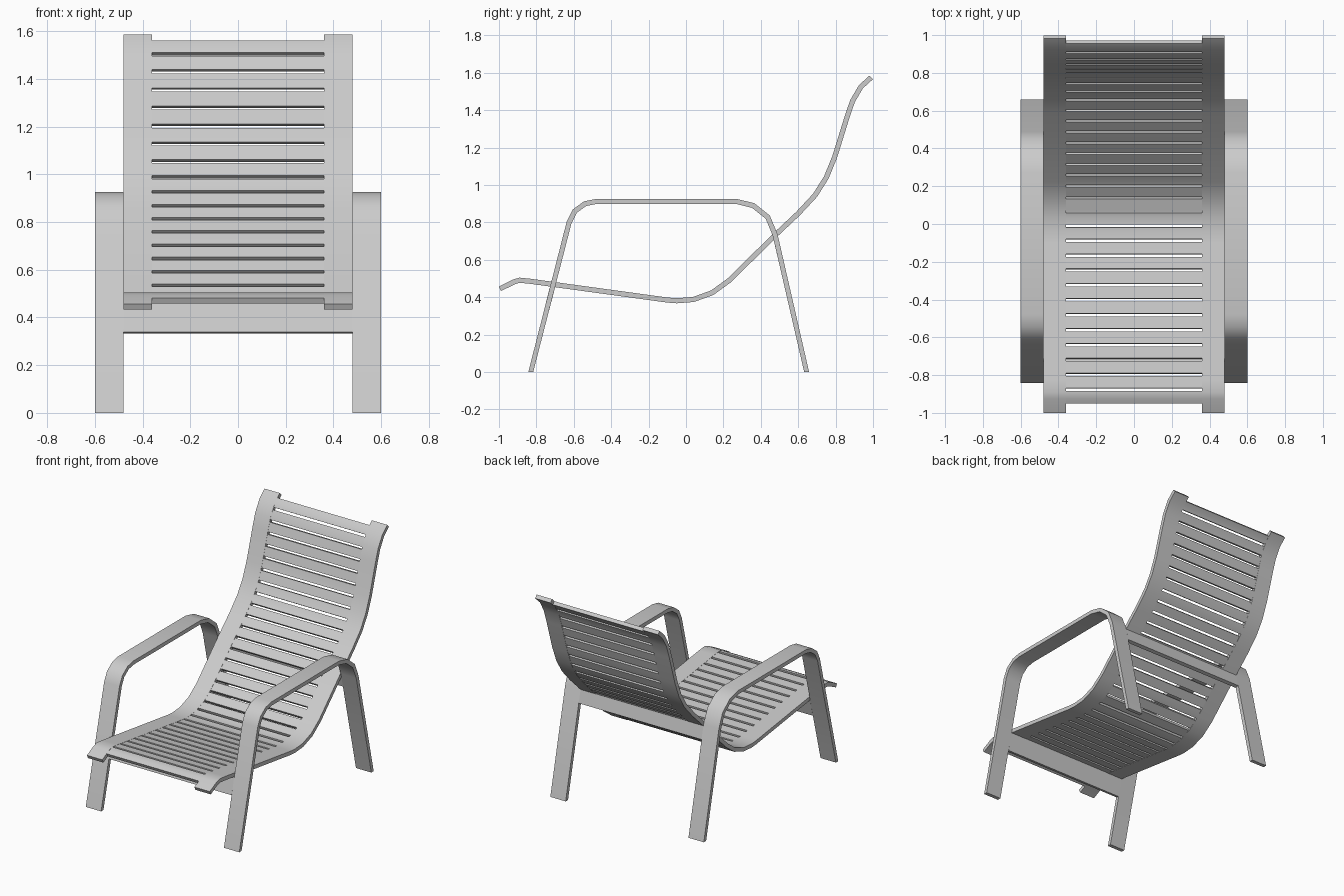
import bpy, bmesh
from mathutils import Vector

cube = bpy.data.objects.get("Cube")
if cube:
    bpy.data.objects.remove(cube, do_unlink=True)

grey = bpy.data.materials.new("light grey")
grey.use_nodes = True
colour = (0.6, 0.6, 0.6, 1)
grey.diffuse_color = colour
grey.node_tree.nodes["Principled BSDF"].inputs["Base Color"].default_value = colour

THICK = 0.027


def ribbon(name, path, x0, x1, thick=THICK):
    """Bent board: a side path of (y, z) points, thickened and extruded in x."""
    pts = [Vector(p) for p in path]
    dirs = [(b - a).normalized() for a, b in zip(pts, pts[1:])]
    bm = bmesh.new()
    rings = []
    for i, p in enumerate(pts):
        a, b = dirs[max(i - 1, 0)], dirs[min(i, len(dirs) - 1)]
        t = (a + b).normalized()
        n = Vector((-t.y, t.x)) * (thick / 2 / t.dot(a))
        corners = [(x0, p + n), (x1, p + n), (x1, p - n), (x0, p - n)]
        rings.append([bm.verts.new((x, q.x, q.y)) for x, q in corners])
    for r, s in zip(rings, rings[1:]):
        for k in range(4):
            m = (k + 1) % 4
            bm.faces.new((r[k], r[m], s[m], s[k]))
    bm.faces.new(rings[0])
    bm.faces.new(rings[-1])
    bmesh.ops.recalc_face_normals(bm, faces=bm.faces)
    mesh = bpy.data.meshes.new(name)
    bm.to_mesh(mesh)
    bm.free()
    mesh.materials.append(grey)
    obj = bpy.data.objects.new(name, mesh)
    bpy.context.collection.objects.link(obj)
    bpy.ops.object.select_all(action="DESELECT")
    obj.select_set(True)
    bpy.context.view_layer.objects.active = obj
    bpy.ops.object.shade_smooth_by_angle()
    return obj


def cut_path(path, start, end):
    """Part of a path between two distances along it."""
    out, run = [], 0
    for a, b in zip(path, path[1:]):
        a, b = Vector(a), Vector(b)
        length = (b - a).length
        for d in (start, end):
            if run <= d < run + length:
                out.append((d, a.lerp(b, (d - run) / length)))
        run += length
        if start + 0.002 < run < end - 0.002:
            out.append((run, b))
    return [p for d, p in sorted(out, key=lambda e: e[0])]


def at_height(a, b, z):
    return Vector(a).lerp(Vector(b), (z - a[1]) / (b[1] - a[1]))


# Side profiles
seat = [(-0.995, 0.445), (-0.92, 0.482), (-0.89, 0.491), (-0.83, 0.485),
        (-0.10, 0.385), (-0.05, 0.381), (0.04, 0.388), (0.14, 0.424),
        (0.23, 0.489), (0.48, 0.735), (0.60, 0.848), (0.69, 0.945),
        (0.75, 1.04), (0.795, 1.15), (0.86, 1.36), (0.89, 1.448),
        (0.935, 1.525), (0.99, 1.575)]
arm = [(-0.83, 0), (-0.625, 0.80), (-0.595, 0.86), (-0.54, 0.90),
       (-0.48, 0.912), (0.27, 0.912), (0.36, 0.89), (0.437, 0.828),
       (0.476, 0.735), (0.645, 0)]

# Side rails and bent arm frames
for side, s in (("left", 1), ("right", -1)):
    ribbon(side + "_seat_rail", seat, s * 0.36, s * 0.48)
    frame = ribbon(side + "_arm_frame", arm, s * 0.48, s * 0.60)
    for v in frame.data.vertices:  # level feet
        if v.co.z < 0.02:
            v.co.z = 0

# Slats along the seat and back
COUNT, FIRST, GAP = 32, 0.055, 0.016
total = sum((Vector(b) - Vector(a)).length for a, b in zip(seat, seat[1:]))
pitch = (total - FIRST - 0.035 + GAP) / COUNT
for i in range(COUNT):
    d = FIRST + i * pitch
    ribbon(f"slat_{i + 1}", cut_path(seat, d, d + pitch - GAP), -0.36, 0.36, 0.025)

# Cross boards between the legs
for name, a, b, low, high in (("front_cross_board", arm[0], arm[1], 0.335, 0.458),
                              ("back_cross_board", arm[-1], arm[-2], 0.635, 0.73)):
    ribbon(name, [at_height(a, b, low), at_height(a, b, high)], -0.48, 0.48)
